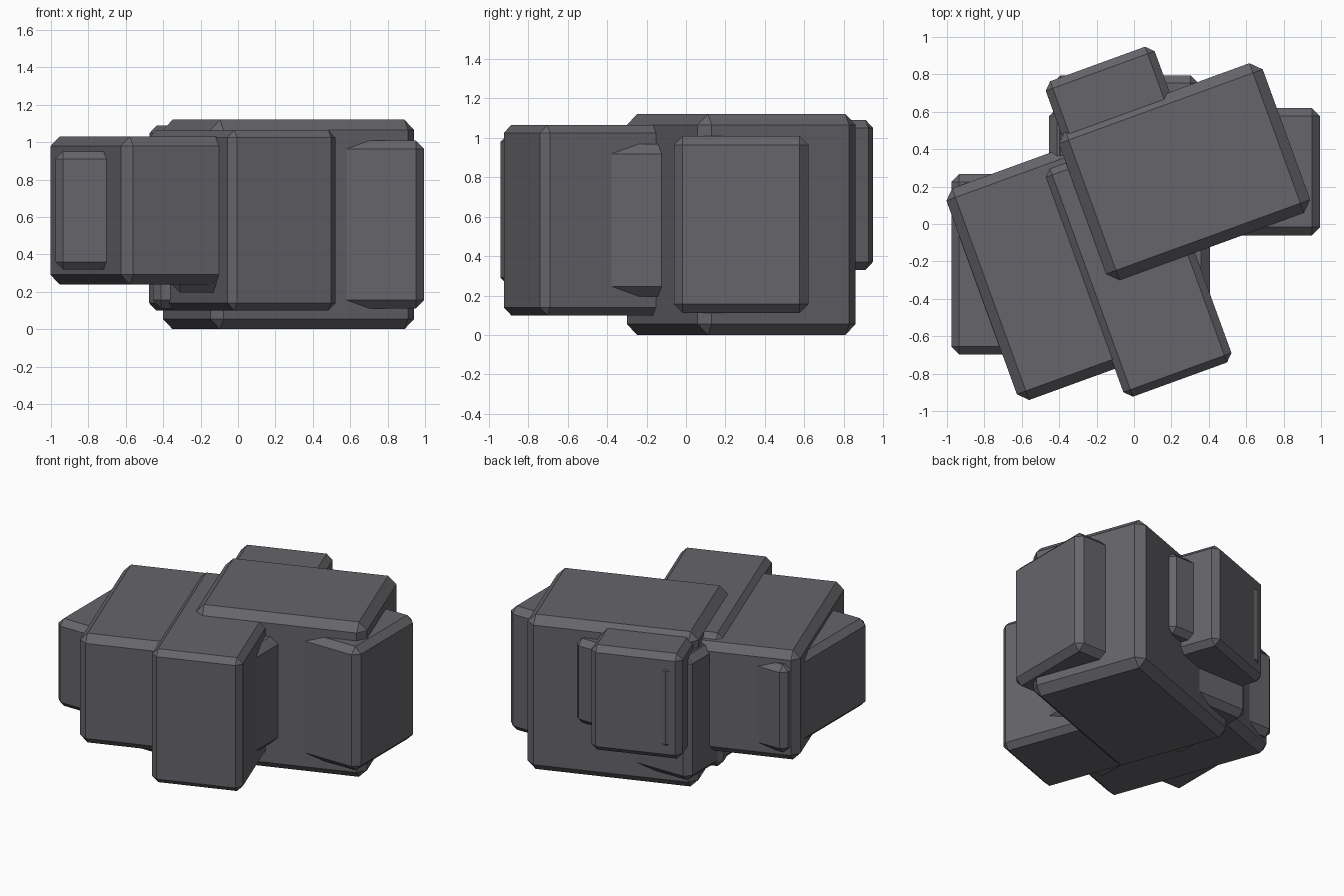
import bpy
import bmesh
from math import radians
from mathutils import Matrix, Vector

cube = bpy.data.objects.get("Cube")
if cube:
    bpy.data.objects.remove(cube, do_unlink=True)

# Stone colour
stone = bpy.data.materials.new("dark_grey_stone")
stone.use_nodes = True
colour = (0.13, 0.13, 0.145, 1.0)
stone.diffuse_color = colour
bsdf = stone.node_tree.nodes["Principled BSDF"]
bsdf.inputs["Base Color"].default_value = colour
bsdf.inputs["Roughness"].default_value = 0.9

TURN = radians(20)


def chamfered_block(name, centre, size, angle):
    """Box with a single flat chamfer on every edge, turned about z."""
    bm = bmesh.new()
    bmesh.ops.create_cube(bm, size=1)
    bmesh.ops.scale(bm, vec=size, verts=bm.verts)
    bmesh.ops.bevel(bm, geom=bm.edges[:], offset=min(size) * 0.065,
                    offset_type='OFFSET', segments=1, affect='EDGES')
    mesh = bpy.data.meshes.new(name)
    bm.to_mesh(mesh)
    bm.free()
    mesh.materials.append(stone)
    block = bpy.data.objects.new(name, mesh)
    block.location = centre
    block.rotation_euler.z = angle
    bpy.context.collection.objects.link(block)


def rock(name, centre, size):
    """Turned main block crossed by a wider, shallower straight block."""
    chamfered_block(name + "_main_block", centre, size, TURN)
    cross = (size[0] * 1.25, size[1] * 0.8, size[2] * 0.8)
    chamfered_block(name + "_cross_block", centre, cross, 0)


# Four overlapping rocks
rock("large_left_rock", (0.27, 0.28, 0.56), (1.16, 0.852, 1.12))
rock("front_rock", (0.023, -0.22, 0.582), (0.615, 1.302, 0.965))
rock("right_rock", (-0.326, -0.215, 0.635), (1.04, 1.204, 0.79))
rock("back_rock", (-0.045, 0.445, 0.71), (0.62, 0.874, 0.76))
